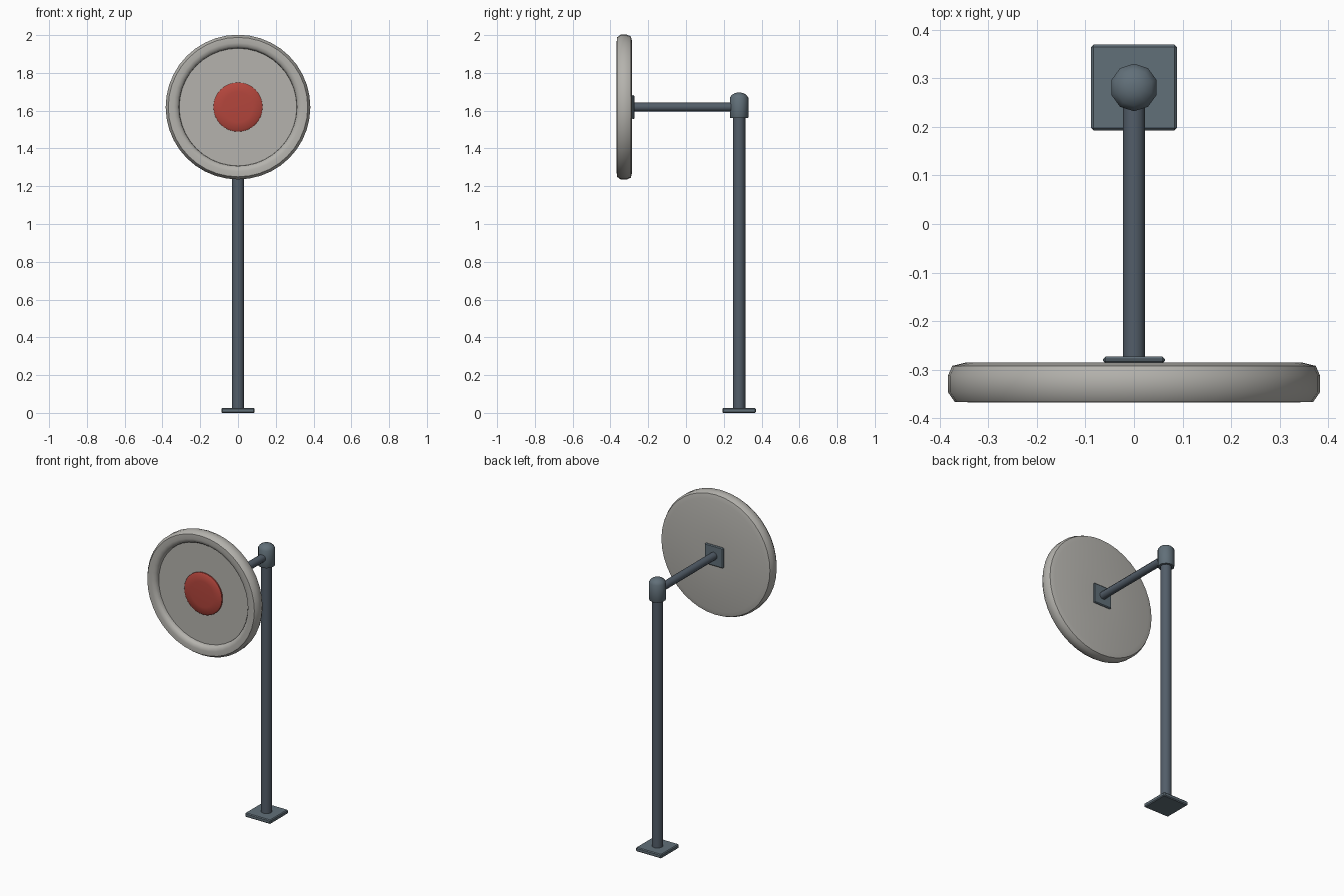
import bpy, bmesh, math
from mathutils import Matrix, Vector

if "Cube" in bpy.data.objects:
    bpy.data.objects.remove(bpy.data.objects["Cube"])


def material(name, color):
    m = bpy.data.materials.new(name)
    m.diffuse_color = (*color, 1)
    m.use_nodes = True
    m.node_tree.nodes["Principled BSDF"].inputs["Base Color"].default_value = m.diffuse_color
    return m


STEEL = material("dark_steel", (0.085, 0.11, 0.14))
FITTING = material("grey_steel", (0.12, 0.16, 0.19))
PALE = material("pale_enamel", (0.46, 0.45, 0.42))
RED = material("red_paint", (0.45, 0.06, 0.045))

POLE_Y, HUB_Z = 0.281, 1.619
TO_FRONT = Matrix.Rotation(math.pi / 2, 4, 'X')   # local z -> -y


def finish(name, bm, mat, angle):
    bmesh.ops.recalc_face_normals(bm, faces=bm.faces)
    me = bpy.data.meshes.new(name)
    bm.to_mesh(me)
    bm.free()
    me.materials.append(mat)
    ob = bpy.data.objects.new(name, me)
    bpy.context.collection.objects.link(ob)
    bpy.ops.object.select_all(action='DESELECT')
    ob.select_set(True)
    bpy.context.view_layer.objects.active = ob
    bpy.ops.object.shade_smooth_by_angle(angle=math.radians(angle))
    return ob


def lathe(name, profile, sides, mat, place, angle=40):
    """Revolve (radius, height) points about local z; open ends are capped."""
    bm = bmesh.new()
    rings = []
    for r, h in profile:
        ring = []
        for i in range(sides):
            a = math.tau * i / sides + math.pi / 2
            ring.append(bm.verts.new((r * math.cos(a), r * math.sin(a), h)))
        rings.append(ring)
    for a, b in zip(rings, rings[1:]):
        for i in range(sides):
            j = (i + 1) % sides
            bm.faces.new((a[i], a[j], b[j], b[i]))
    bm.faces.new(rings[0])
    bm.faces.new(rings[-1])
    bm.transform(place)
    return finish(name, bm, mat, angle)


def plate(name, center, size, bevel, mat):
    bm = bmesh.new()
    bmesh.ops.create_cube(bm, size=1)
    bm.transform(Matrix.Translation(Vector(center)) @ Matrix.Diagonal((*size, 1)))
    bmesh.ops.bevel(bm, geom=bm.edges[:], offset=bevel, segments=1, affect='EDGES')
    return finish(name, bm, mat, 30)


pole_place = Matrix.Translation((0, POLE_Y, 0))
hub_place = Matrix.Translation((0, 0, HUB_Z)) @ TO_FRONT

# Stand: base plate, pole and domed cap
plate("base_plate", (0, POLE_Y, 0.0125), (0.176, 0.177, 0.025), 0.005, FITTING)
lathe("pole", [(0.033, 0.015), (0.033, 1.6)], 10, STEEL, pole_place)
lathe("pole_cap", [(0.046, 1.56), (0.049, 1.565), (0.049, 1.668), (0.038, 1.684),
                   (0.020, 1.694), (0.006, 1.696)], 10, FITTING, pole_place, 50)

# Arm and its mounting plate behind the dish
lathe("arm", [(0.0235, -POLE_Y), (0.0235, 0.28)], 10, STEEL, hub_place)
plate("mounting_plate", (0, -0.28, HUB_Z), (0.127, 0.014, 0.127), 0.005, FITTING)

# Round face with a raised, rounded rim and recessed front
lathe("round_face", [(0.05, 0.285), (0.345, 0.285), (0.374, 0.292), (0.383, 0.312),
                     (0.383, 0.346), (0.369, 0.366), (0.340, 0.367), (0.322, 0.362),
                     (0.313, 0.350), (0.311, 0.336), (0.05, 0.336)],
      40, PALE, hub_place, 50)

# Red centre disc
lathe("centre_disc", [(0.130, 0.330), (0.130, 0.344), (0.122, 0.350), (0.08, 0.353),
                      (0.02, 0.354)], 32, RED, hub_place, 50)
